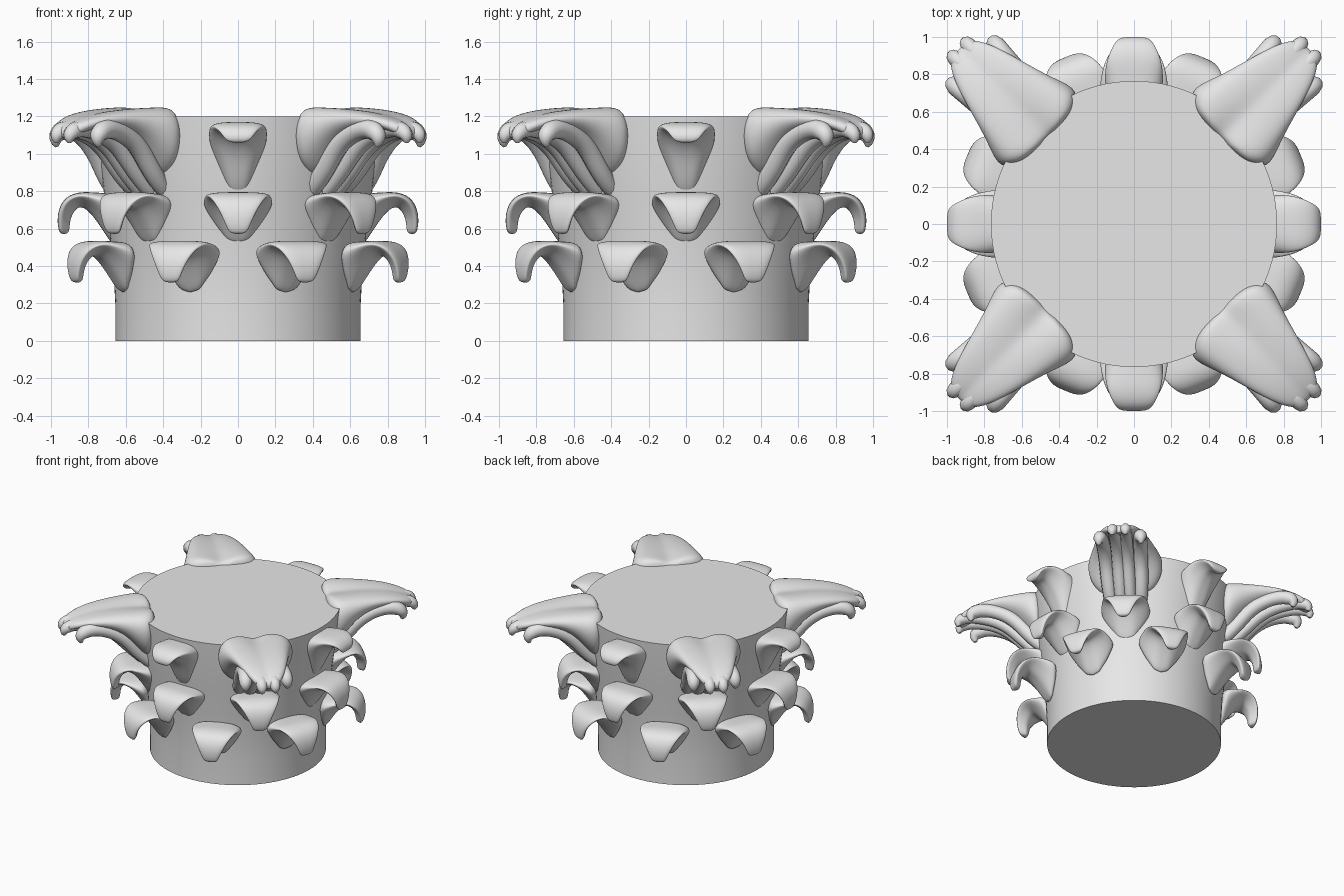
import bpy, bmesh
from math import radians, cos, sin, pi

cube = bpy.data.objects.get("Cube")
if cube:
    bpy.data.objects.remove(cube)

stone = bpy.data.materials.new("pale grey stone")
stone.use_nodes = True
stone.diffuse_color = (0.8, 0.8, 0.8, 1)
stone.node_tree.nodes["Principled BSDF"].inputs["Base Color"].default_value = (0.8, 0.8, 0.8, 1)


def add_object(name, data, angle=0):
    obj = bpy.data.objects.new(name, data)
    obj.rotation_euler.z = radians(angle)
    bpy.context.collection.objects.link(obj)
    return obj


def mesh_from_rings(name, rings, smooth_caps):
    """Skin closed rings of points and cap both ends."""
    bm = bmesh.new()
    loops = [[bm.verts.new(p) for p in ring] for ring in rings]
    n = len(loops[0])
    for a, b in zip(loops, loops[1:]):
        for i in range(n):
            j = (i + 1) % n
            bm.faces.new((a[i], a[j], b[j], b[i])).smooth = True
    for cap in (loops[0], loops[-1]):
        bm.faces.new(cap).smooth = smooth_caps
    bmesh.ops.recalc_face_normals(bm, faces=bm.faces)
    mesh = bpy.data.meshes.new(name)
    bm.to_mesh(mesh)
    bm.free()
    mesh.materials.append(stone)
    return mesh


def leaf_mesh(name, half_section, stations, lift=0):
    """Stations: top radius, top height, under radius, under height, half width."""
    section = half_section + [(-s, u) for s, u in reversed(half_section) if s > 0]
    rings = []
    for rt, zt, rb, zb, w in stations:
        rings.append([(rt + (rb - rt) * u, s * w * 1.15, zt + (zb - zt) * u + lift)
                      for s, u in section])
    return mesh_from_rings(name, rings, True)


def ring_of_leaves(name, mesh, count, start):
    for i in range(count):
        obj = add_object(f"{name}_{i + 1}", mesh, start + i * 360 / count)
        sub = obj.modifiers.new("rounding", 'SUBSURF')
        sub.levels = sub.render_levels = 3


# Flared drum
profile = [(.655, 0), (.656, .2), (.667, .4), (.69, .6),
           (.718, .8), (.745, 1.0), (.765, 1.2)]
sides = 96
add_object("drum", mesh_from_rings("drum", [
    [(r * cos(2 * pi * i / sides), r * sin(2 * pi * i / sides), z) for i in range(sides)]
    for r, z in profile], False))

# Small hooked leaves in two staggered tiers
leaf_section = [(0, 0), (.6, 0), (1, .18), (.6, .62), (.28, 1), (0, 1)]
hooked = [
    (.64, .785, .64, .46, .18),
    (.72, .79, .72, .59, .185),
    (.79, .795, .79, .69, .175),
    (.86, .795, .845, .725, .16),
    (.93, .765, .88, .69, .13),
    (.965, .69, .90, .64, .09),
    (.965, .61, .90, .59, .06),
    (.95, .57, .915, .57, .04),
]
ring_of_leaves("middle_leaf", leaf_mesh("middle_leaf", leaf_section, hooked), 8, 0)
ring_of_leaves("lower_leaf", leaf_mesh("lower_leaf", leaf_section, hooked, -.26), 8, 22.5)

# Long scooped leaves between the corners
scooped = [
    (.66, 1.16, .66, .72, .15),
    (.76, 1.165, .745, .84, .155),
    (.83, 1.17, .80, .98, .155),
    (.90, 1.17, .87, 1.07, .14),
    (.97, 1.15, .92, 1.085, .11),
    (1.005, 1.10, .95, 1.07, .08),
    (.995, 1.06, .965, 1.055, .05),
]
ring_of_leaves("upper_leaf", leaf_mesh("upper_leaf", leaf_section, scooped), 4, 0)

# Large spreading corner leaves with a central crease
corner_section = [(0, .1), (.3, 0), (.8, 0), (1, .3), (.9, .75), (.45, 1), (0, 1)]
spreading = [
    (.64, 1.23, .64, .86, .17),
    (.70, 1.25, .70, .86, .25),
    (.76, 1.25, .76, .90, .26),
    (.87, 1.245, .87, 1.05, .22),
    (1.0, 1.235, 1.0, 1.12, .185),
    (1.14, 1.215, 1.14, 1.135, .15),
    (1.26, 1.18, 1.26, 1.11, .11),
    (1.33, 1.14, 1.32, 1.07, .06),
]
ring_of_leaves("corner_leaf", leaf_mesh("corner_leaf", corner_section, spreading), 4, 45)


# Curling stems under each corner leaf: radius, sideways, height, thickness
def stem_curve(name, points, side):
    curve = bpy.data.curves.new(name, 'CURVE')
    curve.dimensions = '3D'
    curve.bevel_depth = 1
    curve.bevel_resolution = 3
    curve.use_fill_caps = True
    spline = curve.splines.new('NURBS')
    spline.points.add(len(points) - 1)
    for p, (r, y, z, t) in zip(spline.points, points):
        p.co = (r, y * side, z, 1)
        p.radius = t
    spline.use_endpoint_u = True
    spline.order_u = 4
    spline.resolution_u = 6
    curve.materials.append(stone)
    return curve


keel = [(.68, .035, .78, .04), (.80, .035, .88, .05), (.93, .035, 1.06, .05),
        (1.14, .04, 1.13, .045), (1.30, .05, 1.14, .045), (1.33, .05, 1.09, .04),
        (1.32, .05, 1.06, .012)]
side_stem = [(.66, .11, .80, .045), (.76, .12, .88, .055), (.86, .13, 1.04, .055),
             (1.04, .14, 1.13, .05), (1.19, .15, 1.14, .055), (1.23, .16, 1.08, .045),
             (1.21, .16, 1.04, .012)]
for label, points in (("keel_stem", keel), ("side_stem", side_stem)):
    for hand, side in (("left", 1), ("right", -1)):
        data = stem_curve(label, points, side)
        for i in range(4):
            add_object(f"{hand}_{label}_{i + 1}", data, 45 + 90 * i)
